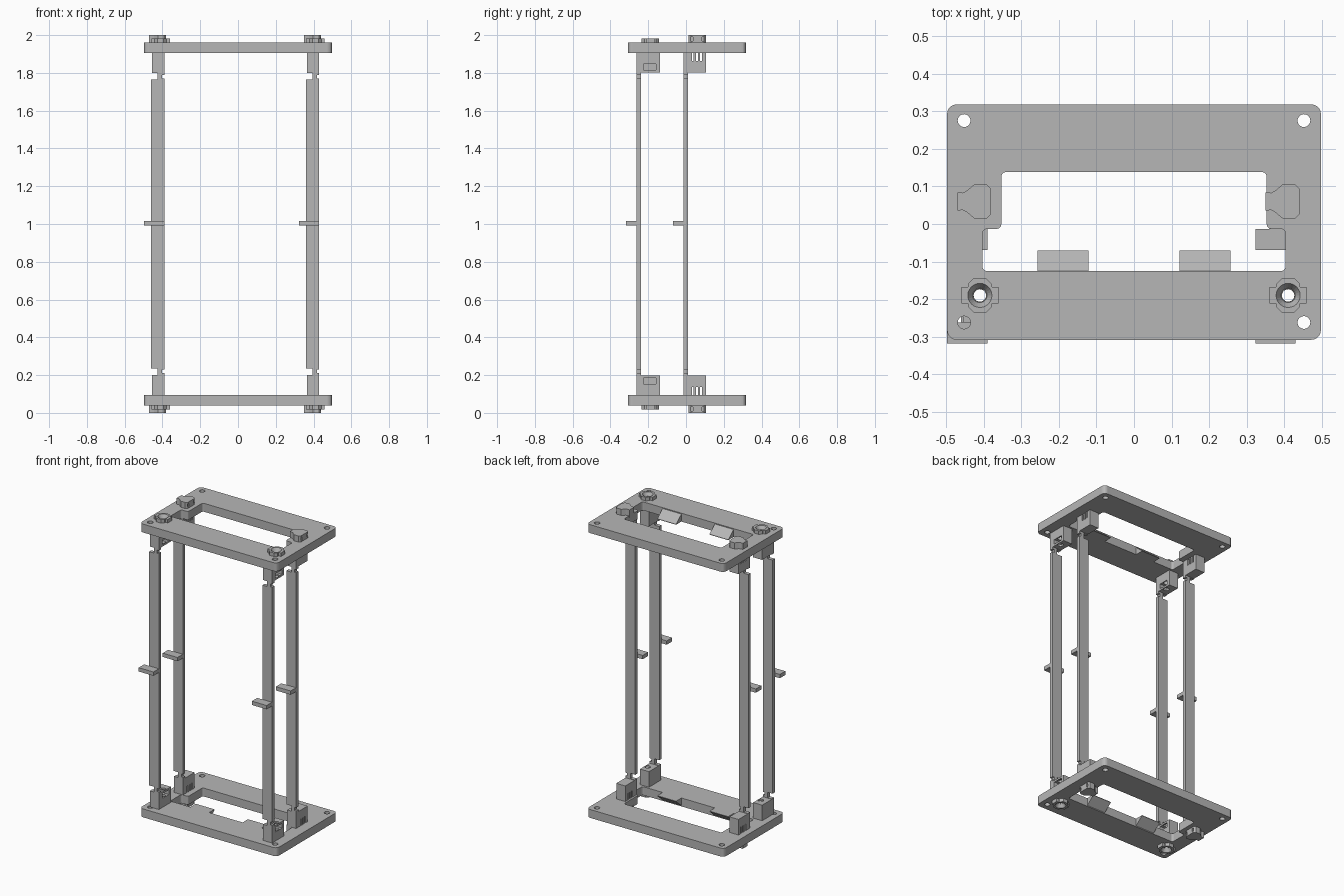
import bpy, bmesh, math
from mathutils import Matrix, Vector

if "Cube" in bpy.data.objects:
    bpy.data.objects.remove(bpy.data.objects["Cube"])

grey = bpy.data.materials.new("light_grey")
grey.use_nodes = True
grey.diffuse_color = (0.47, 0.47, 0.47, 1)
grey.node_tree.nodes["Principled BSDF"].inputs["Base Color"].default_value = (0.47, 0.47, 0.47, 1)

SPACING = 0.82           # distance between the left and right posts
FRONT_X, FRONT_Y = -0.41, -0.19
BACK_Y = 0.06


def finish(bm, name):
    bmesh.ops.recalc_face_normals(bm, faces=bm.faces)
    mesh = bpy.data.meshes.new(name)
    bm.to_mesh(mesh)
    bm.free()
    mesh.materials.append(grey)
    obj = bpy.data.objects.new(name, mesh)
    bpy.context.collection.objects.link(obj)
    return obj


def prism(name, outline, z0, z1, radius=0):
    """Extrude an outline upward, with optional rounded upright edges."""
    bm = bmesh.new()
    base = bm.faces.new([bm.verts.new((x, y, z0)) for x, y in outline])
    grown = bmesh.ops.extrude_face_region(bm, geom=[base])["geom"]
    for v in grown:
        if isinstance(v, bmesh.types.BMVert):
            v.co.z = z1
    if radius:
        upright = [e for e in bm.edges if abs(e.verts[0].co.z - e.verts[1].co.z) > 1e-4]
        bmesh.ops.bevel(bm, geom=upright, offset=radius, segments=5, profile=0.5, affect='EDGES')
    return finish(bm, name)


def box(name, x0, x1, y0, y1, z0, z1, radius=0):
    return prism(name, [(x0, y0), (x1, y0), (x1, y1), (x0, y1)], z0, z1, radius)


def cone(name, x, y, z0, z1, r0, r1):
    bm = bmesh.new()
    bmesh.ops.create_cone(bm, cap_ends=True, segments=24, radius1=r0, radius2=r1, depth=z1 - z0,
                          matrix=Matrix.Translation((x, y, (z0 + z1) / 2)))
    return finish(bm, name)


def boolean(obj, others, operation='DIFFERENCE'):
    """Apply booleans and remove the helper shapes."""
    for other in others:
        other.hide_render = True
        mod = obj.modifiers.new("cut", 'BOOLEAN')
        mod.object, mod.operation, mod.solver = other, operation, 'EXACT'
        bpy.context.view_layer.update()
        graph = bpy.context.evaluated_depsgraph_get()
        mesh = bpy.data.meshes.new_from_object(obj.evaluated_get(graph))
        obj.modifiers.clear()
        obj.data = mesh
        bpy.data.objects.remove(other)
    return obj


def copy(obj, name, matrix):
    new = obj.copy()
    new.data = obj.data.copy()
    new.name = name
    new.data.transform(matrix)
    if matrix.determinant() < 0:
        new.data.flip_normals()
    bpy.context.collection.objects.link(new)
    return new


SIDE = Matrix.Translation((SPACING, 0, 0))
FLIP = Matrix.Translation((0, 0, 2)) @ Matrix.Scale(-1, 4, Vector((0, 0, 1)))

# Top plate: rounded slab with a stepped opening and corner holes
plate = box("top_plate", -0.497, 0.497, -0.308, 0.318, 1.905, 1.96, 0.025)
half = [(0.403, -0.125), (0.403, -0.013), (0.353, -0.013), (0.353, 0.138)]
opening = half + [(-x, y) for x, y in reversed(half)]
cutters = [prism("opening_cutter", opening, 1.8, 2.1, 0.012)]
for sx in (-1, 1):
    for y in (-0.262, 0.275):
        cutters.append(cone("corner_cutter", sx * 0.452, y, 1.8, 2.1, 0.017, 0.017))
for x in (FRONT_X, FRONT_X + SPACING):
    cutters.append(cone("bore_cutter", x, FRONT_Y, 1.8, 2.1, 0.017, 0.017))
boolean(plate, cutters)
parts = [plate]

# Sloping wedges on the front edge of the opening
for label, x0 in (("right", -0.257), ("left", 0.121)):
    bm = bmesh.new()
    section = [(-0.126, 1.905), (-0.07, 1.905), (-0.07, 1.908), (-0.126, 1.955)]
    face = bm.faces.new([bm.verts.new((x0, y, z)) for y, z in section])
    grown = bmesh.ops.extrude_face_region(bm, geom=[face])["geom"]
    bmesh.ops.translate(bm, vec=(0.136, 0, 0), verts=[v for v in grown if isinstance(v, bmesh.types.BMVert)])
    parts.append(finish(bm, f"top_{label}_wedge"))

# Front corner block with a nut slot and a bored screw hole
front_block = boolean(box("top_front_right_block", -0.455, -0.39, -0.262, -0.138, 1.803, 1.905), [
    cone("bore_cutter", FRONT_X, FRONT_Y, 1.7, 2.0, 0.0165, 0.0165),
    box("slot_cutter", -0.445, -0.3, -0.224, -0.158, 1.815, 1.846)])

# Back corner block with three narrow spring slits
slits = [box("slit_cutter", -0.6, -0.3, y - 0.005, y + 0.005, 1.862, 1.92)
         for y in (BACK_Y - 0.024, BACK_Y - 0.002, BACK_Y + 0.02)]
back_block = boolean(box("top_back_right_block", -0.455, -0.39, -0.013, 0.107, 1.803, 1.905), slits)

# Front knob: crossed lobes with a countersunk bore
cross = box("top_front_right_knob", -0.459, -0.361, FRONT_Y - 0.022, FRONT_Y + 0.022, 1.95, 1.983)
quarter = [(0.016, -0.046), (0.032, -0.03), (0.032, 0.03), (0.016, 0.046)]
lobe = [(FRONT_X + x, FRONT_Y + y) for x, y in quarter + [(-x, y) for x, y in reversed(quarter)]]
boolean(cross, [prism("lobe", lobe, 1.95, 1.983)], 'UNION')
boolean(cross, [cone("bore_cutter", FRONT_X, FRONT_Y, 1.9, 2.1, 0.0165, 0.0165),
                cone("sink_cutter", FRONT_X, FRONT_Y, 1.955, 1.99, 0.0165, 0.036)])

# Back clip: octagonal head with a flared tail and side grooves
upper = [(-0.47, 0.024), (-0.455, 0.023), (-0.444, 0.029), (-0.436, 0.036),
         (-0.424, 0.046), (-0.392, 0.046), (-0.38, 0.034)]
clip_outline = [(x, BACK_Y + y) for x, y in upper] + [(x, BACK_Y - y) for x, y in reversed(upper)]
clip = prism("top_back_right_clip", clip_outline, 1.95, 2.0)
boolean(clip, [box("groove_cutter", -0.388, -0.3, y - 0.006, y + 0.006, 1.968, 1.99)
               for y in (BACK_Y - 0.03, BACK_Y + 0.03)])

# Copy corner parts to the left, then everything to the bottom
for obj in (front_block, back_block, cross, clip):
    parts += [obj, copy(obj, obj.name.replace("right", "left"), SIDE)]
for obj in parts:
    copy(obj, obj.name.replace("top", "bottom"), FLIP)

# Posts: flat strips with notched necks at both ends and a tab in the middle
edge = [(-0.455, 1.905), (-0.455, 1.80), (-0.425, 1.80), (-0.425, 1.765), (-0.46, 1.765)]
inner = [(-0.39, 1.79), (-0.402, 1.79), (-0.402, 1.77), (-0.39, 1.77)]
outline = edge + [(x, 2 - z) for x, z in reversed(edge)] + [(-0.39, 0.095)]
outline += [(x, 2 - z) for x, z in inner] + [(x, z) for x, z in reversed(inner)] + [(-0.39, 1.905)]
TILT = Matrix.Rotation(math.pi / 2, 4, 'X')
for row, y in (("front", -0.262), ("back", -0.013)):
    post = prism(f"{row}_right_post", outline, -y - 0.024, -y)
    post.data.transform(TILT)
    tab = box(f"{row}_right_tab", -0.497, -0.39, y - 0.056, y, 0.992, 1.017)
    for obj in (post, tab):
        copy(obj, obj.name.replace("right", "left"), SIDE)
